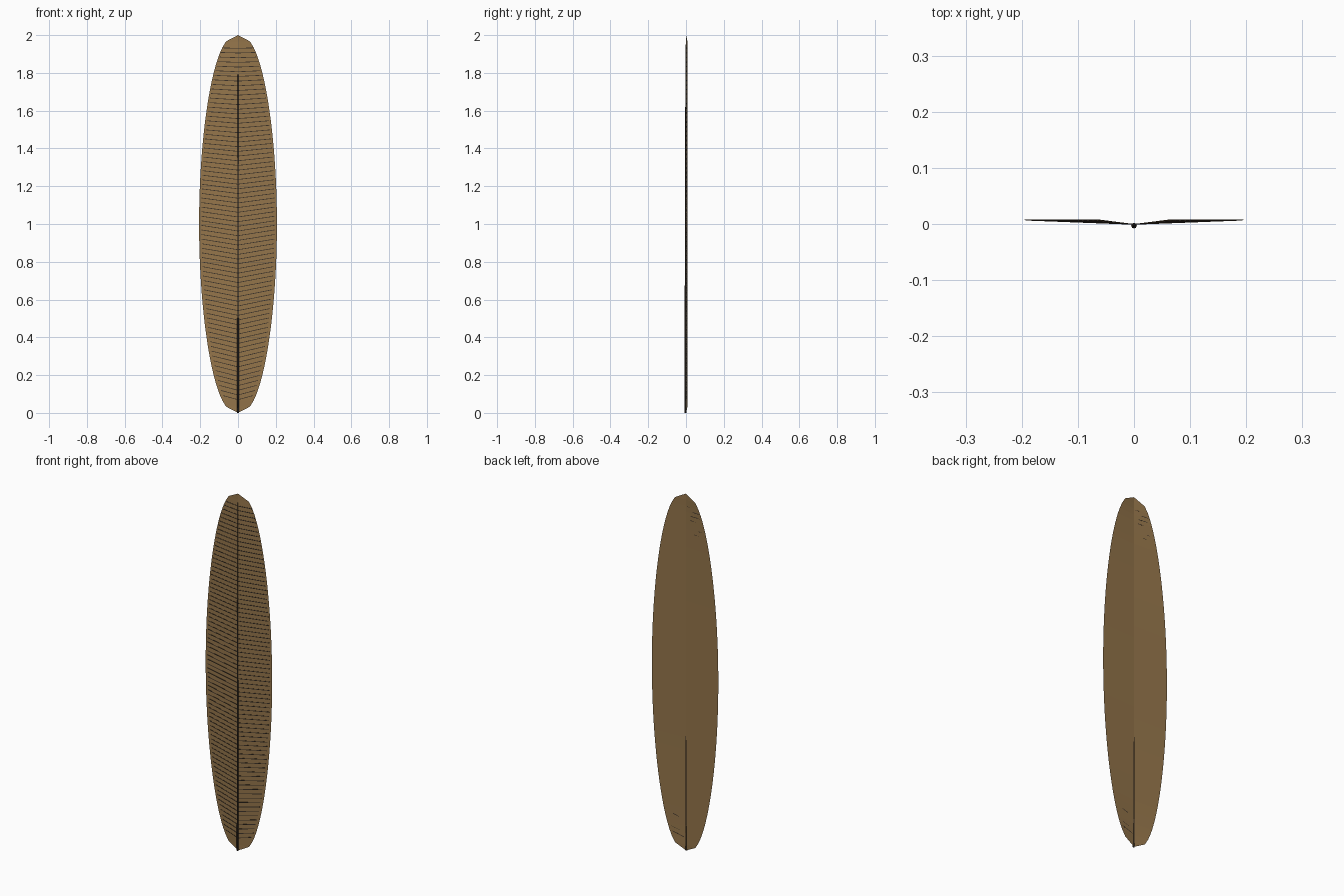
import bpy, bmesh, math
from mathutils import Vector

if "Cube" in bpy.data.objects:
    bpy.data.objects.remove(bpy.data.objects["Cube"])

LENGTH, HALF, CAMBER, ROWS = 2.0, 0.206, 0.008, 60


def half_width(z):
    return HALF * max(0.0, math.sin(math.pi * z / LENGTH)) ** 0.4


def surface_y(x, z):
    # each half of the vane slopes back from the shaft to its rim
    return CAMBER * min(1.0, abs(x) / max(half_width(z), 0.001))


def material(name, color):
    m = bpy.data.materials.new(name)
    m.diffuse_color = (*color, 1)
    m.use_nodes = True
    m.node_tree.nodes["Principled BSDF"].inputs["Base Color"].default_value = m.diffuse_color
    return m


def finish(bm, name, mat, smooth=False):
    bmesh.ops.recalc_face_normals(bm, faces=bm.faces)
    me = bpy.data.meshes.new(name)
    bm.to_mesh(me)
    bm.free()
    me.materials.append(mat)
    ob = bpy.data.objects.new(name, me)
    bpy.context.collection.objects.link(ob)
    for p in me.polygons:
        p.use_smooth = smooth
    return ob


def loft(bm, rings):
    # closed tube through a list of rings
    loops = [[bm.verts.new(p) for p in r] for r in rings]
    n = len(loops[0])
    for a, b in zip(loops, loops[1:]):
        for i in range(n):
            j = (i + 1) % n
            bm.faces.new((a[i], a[j], b[j], b[i]))
    bm.faces.new(loops[0][::-1])
    bm.faces.new(loops[-1])


brown = material("vane_brown", (0.30, 0.18, 0.07))
dark = material("shaft_dark", (0.045, 0.032, 0.022))

# vane: thin cambered sheet with a pointed first and last row
bm = bmesh.new()
bottom = bm.verts.new((0, 0, 0))
top = bm.verts.new((0, 0, LENGTH))
rows = []
for i in range(1, ROWS):
    z = LENGTH * i / ROWS
    w = half_width(z)
    rows.append([bm.verts.new((s * w, CAMBER * abs(s), z)) for s in (-1, 0, 1)])
for k in (0, 1):
    bm.faces.new((bottom, rows[0][k + 1], rows[0][k]))
    bm.faces.new((top, rows[-1][k], rows[-1][k + 1]))
    for a, b in zip(rows, rows[1:]):
        bm.faces.new((a[k], a[k + 1], b[k + 1], b[k]))
finish(bm, "vane", brown)

# shaft: tapered rod lying on the front of the vane
bm = bmesh.new()
rings = []
for i in range(13):
    t = i / 12
    r = 0.005 - 0.004 * t
    rings.append([(r * math.cos(a * math.pi / 4), -0.003 + r * math.sin(a * math.pi / 4),
                   1.95 * t) for a in range(8)])
loft(bm, rings)
finish(bm, "shaft", dark, True)

# barbs: fine raised ribs, rising outward more steeply near the base
bm = bmesh.new()
COUNT, HW, HT = 76, 0.0018, 0.0006
for i in range(COUNT):
    t = i / (COUNT - 1)
    z0 = 0.07 + 1.86 * t
    slope = 0.24 * (1 - t) + 0.03
    reach = 0.94 * half_width(z0)
    for side in (-1, 1):
        rings = []
        for k in range(5):
            x = reach * k / 4
            z = z0 + slope * x
            y = surface_y(x, z) - 0.0007
            rings.append([(side * x, y - HT, z - HW), (side * x, y - HT, z + HW),
                          (side * x, y + HT, z + HW), (side * x, y + HT, z - HW)])
        loft(bm, rings)
finish(bm, "barbs", dark)
